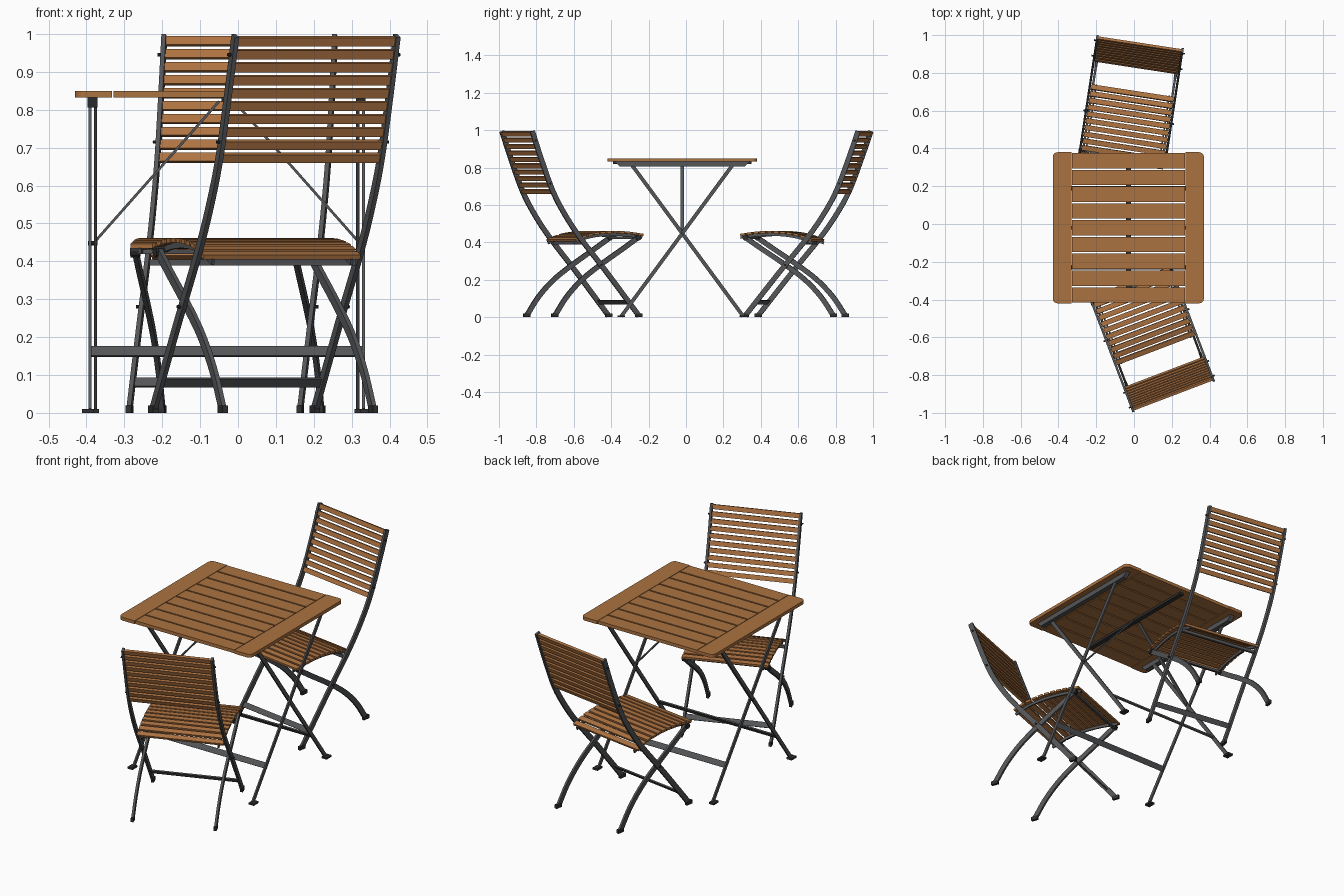
import bpy, bmesh
from math import atan2, radians
from mathutils import Matrix, Vector

old = bpy.data.objects.get("Cube")
if old:
    bpy.data.objects.remove(old, do_unlink=True)


def material(name, rgb):
    m = bpy.data.materials.new(name)
    m.use_nodes = True
    m.diffuse_color = (*rgb, 1)
    m.node_tree.nodes["Principled BSDF"].inputs["Base Color"].default_value = (*rgb, 1)
    return m


table_wood = material("table wood", (0.41, 0.17, 0.052))
chair_wood = material("chair wood", (0.42, 0.17, 0.053))
metal = material("grey metal", (0.09, 0.092, 0.097))
rubber = material("dark rubber", (0.03, 0.03, 0.032))


def finish(bm, name, mat, place):
    bmesh.ops.recalc_face_normals(bm, faces=bm.faces)
    mesh = bpy.data.meshes.new(name)
    bm.to_mesh(mesh)
    bm.free()
    mesh.materials.append(mat)
    ob = bpy.data.objects.new(name, mesh)
    ob.matrix_world = place
    bpy.context.collection.objects.link(ob)
    return ob


def box(name, centre, size, mat, place, tilt=0, round_side=0):
    """Box tilted about x; round_side rounds the upright corners on that x side."""
    bm = bmesh.new()
    bmesh.ops.create_cube(bm, size=1, matrix=Matrix.Diagonal((*size, 1)))
    if round_side:
        edges = [e for e in bm.edges
                 if all(v.co.x * round_side > 0 for v in e.verts)
                 and abs(e.verts[0].co.z - e.verts[1].co.z) > 0.001]
        bmesh.ops.bevel(bm, geom=edges, offset=0.025, segments=4, profile=0.5, affect='EDGES')
    bm.transform(Matrix.Translation(centre) @ Matrix.Rotation(tilt, 4, 'X'))
    return finish(bm, name, mat, place)


def strip(name, path, width, x, thick, mat, place):
    """Flat bar following a path in the yz plane."""
    bm = bmesh.new()
    rings = []
    for i, p in enumerate(path):
        d = (path[min(i + 1, len(path) - 1)] - path[max(i - 1, 0)]).normalized()
        n = Vector((-d.y, d.x)) * width / 2
        rings.append([bm.verts.new((x + sx * thick / 2, p.x + s * n.x, p.y + s * n.y))
                      for sx, s in ((-1, -1), (1, -1), (1, 1), (-1, 1))])
    for a, b in zip(rings, rings[1:]):
        for k in range(4):
            bm.faces.new((a[k], a[(k + 1) % 4], b[(k + 1) % 4], b[k]))
    bm.faces.new(rings[0])
    bm.faces.new(rings[-1])
    return finish(bm, name, mat, place)


def bolt(name, x, y, z, length, place, radius=0.0045):
    bm = bmesh.new()
    bmesh.ops.create_cone(bm, cap_ends=True, segments=10, radius1=radius, radius2=radius,
                          depth=length,
                          matrix=Matrix.Translation((x, y, z)) @ Matrix.Rotation(radians(90), 4, 'Y'))
    finish(bm, name, rubber, place)


def smooth(points, steps=5):
    """Catmull-Rom curve through the points."""
    p = [Vector(q) for q in points]
    p = [2 * p[0] - p[1]] + p + [2 * p[-1] - p[-2]]
    out = []
    for a, b, c, d in zip(p, p[1:], p[2:], p[3:]):
        for i in range(steps):
            t = i / steps
            out.append(0.5 * (2 * b + (c - a) * t + (2 * a - 5 * b + 4 * c - d) * t ** 2
                              + (3 * b - a - 3 * c + d) * t ** 3))
    return out + [p[-2]]


def sample(path, axis, value):
    """Point and direction where the path reaches a coordinate value."""
    for a, b in zip(path, path[1:]):
        lo, hi = sorted((a[axis], b[axis]))
        if lo <= value <= hi:
            break
    t = (value - a[axis]) / (b[axis] - a[axis])
    return a.lerp(b, t), b - a


# Chair side profiles: y runs back, z up, backrest top at y = 0
LONG_LEG = smooth([(0, 0.995), (-0.05, 0.85), (-0.115, 0.68), (-0.18, 0.56),
                   (-0.27, 0.43), (-0.43, 0.235), (-0.61, 0.008)])
BENT_LEG = smooth([(-0.135, 0.008), (-0.205, 0.112), (-0.295, 0.205),
                   (-0.41, 0.29), (-0.53, 0.37), (-0.61, 0.425)])
SEAT = smooth([(-0.25, 0.41), (-0.33, 0.44), (-0.43, 0.454), (-0.54, 0.453), (-0.64, 0.44)])
HALF = 0.228


def chair(label, x, y, turn):
    place = Matrix.Translation((x, y, 0)) @ Matrix.Rotation(radians(turn), 4, 'Z')

    # Legs, seat rails, feet and bolts on both sides
    for side, s in (("left", 1), ("right", -1)):
        tag = f"{label}_{side}"
        strip(f"{tag}_long_leg", LONG_LEG, 0.027, s * HALF, 0.012, metal, place)
        strip(f"{tag}_bent_leg", BENT_LEG, 0.027, s * 0.212, 0.012, metal, place)
        rail = [p - Vector((0, 0.013)) for p in SEAT]
        strip(f"{tag}_seat_rail", rail, 0.015, s * 0.196, 0.008, metal, place)
        for part, path, i, fx in (("front", LONG_LEG, -1, HALF), ("rear", BENT_LEG, 0, 0.212)):
            box(f"{tag}_{part}_foot", (s * fx, path[i].x, 0.01), (0.015, 0.038, 0.02), rubber, place)
        for z in (0.945, 0.715, 0.28):
            p, _ = sample(LONG_LEG, 1, z)
            bolt(f"{tag}_bolt", s * HALF, p.x, z, 0.03, place)
        bolt(f"{tag}_seat_hinge", s * 0.212, -0.61, 0.425, 0.024, place, 0.015)

    # Backrest slats
    for i in range(10):
        p, d = sample(LONG_LEG, 1, 0.673 + i * 0.0342)
        box(f"{label}_back_slat", (0, p.x, p.y), (0.444, 0.014, 0.024), chair_wood, place,
            atan2(-d.x, d.y))

    # Seat slats
    for i in range(11):
        p, d = sample(SEAT, 0, -0.265 - i * 0.036)
        box(f"{label}_seat_slat", (0, p.x, p.y), (0.442, 0.027, 0.012), chair_wood, place,
            atan2(-d.y, -d.x))

    # Cross bars between the legs, the low one lying in the plane of the long legs
    p, d = sample(LONG_LEG, 1, 0.08)
    box(f"{label}_foot_bar", (0, p.x, p.y), (0.446, 0.007, 0.028), metal, place,
        atan2(d.x, -d.y))
    p, d = sample(LONG_LEG, 1, 0.397)
    box(f"{label}_seat_bar", (0, p.x, p.y), (0.446, 0.012, 0.016), metal, place)
    box(f"{label}_hinge_bar", (0, -0.605, 0.425), (0.412, 0.01, 0.012), metal, place)


chair("back_chair", 0.031, 0.954, -8.7)
chair("front_chair", 0.206, -0.903, 200.8)

# Table, built around its own centre
here = Matrix.Translation((-0.03, -0.02, 0))
for side, s in (("left", 1), ("right", -1)):
    box(f"table_{side}_end_board", (s * 0.351, 0, 0.841), (0.098, 0.8, 0.018), table_wood,
        here, round_side=s)
    # Under-top rail with slanted ends
    rail = strip(f"table_{side}_rail", [Vector((-0.36, 0.819)), Vector((0.36, 0.819))],
                 0.026, s * 0.354, 0.026, metal, here)
    for v in rail.data.vertices:
        if v.co.z < 0.81:
            v.co.y *= 0.93
    # Crossing legs with foot pads
    for part, fx, d in (("front", 0.361, -1), ("back", 0.346, 1)):
        path = [Vector((d * 0.326, 0.005)), Vector((-d * 0.27, 0.815))]
        strip(f"table_{side}_{part}_leg", path, 0.02, s * fx, 0.008, metal, here)
        box(f"table_{side}_{part}_foot", (s * (fx + 0.006), d * 0.326, 0.005),
            (0.03, 0.042, 0.01), rubber, here)
    bolt(f"table_{side}_pivot", s * 0.3535, 0, 0.448, 0.025, here, 0.006)
    # Diagonal brace up to the middle of the top, broad side along the table depth
    low, high = Vector((s * 0.345, 0, 0.455)), Vector((s * 0.02, 0, 0.822))
    way = high - low
    bm = bmesh.new()
    bmesh.ops.create_cube(bm, size=1, matrix=Matrix.Translation((low + high) / 2)
                          @ way.to_track_quat('Z', 'Y').to_matrix().to_4x4()
                          @ Matrix.Diagonal((0.018, 0.007, way.length, 1)))
    finish(bm, f"table_{side}_brace", metal, here)

# Table slats between the end boards
pitch = 0.8 / 9
for i in range(9):
    box("table_slat", (0, (i - 4) * pitch, 0.841), (0.598, pitch - 0.008, 0.018), table_wood, here)

# Middle rail and the two low stretchers, lying in the planes of the legs
box("table_middle_rail", (0, 0, 0.826), (0.026, 0.74, 0.012), rubber, here)
for part, d, length in (("front", -1, 0.716), ("back", 1, 0.686)):
    box(f"table_{part}_stretcher", (0, d * 0.21, 0.162), (length, 0.007, 0.03), metal, here,
        d * radians(36))
